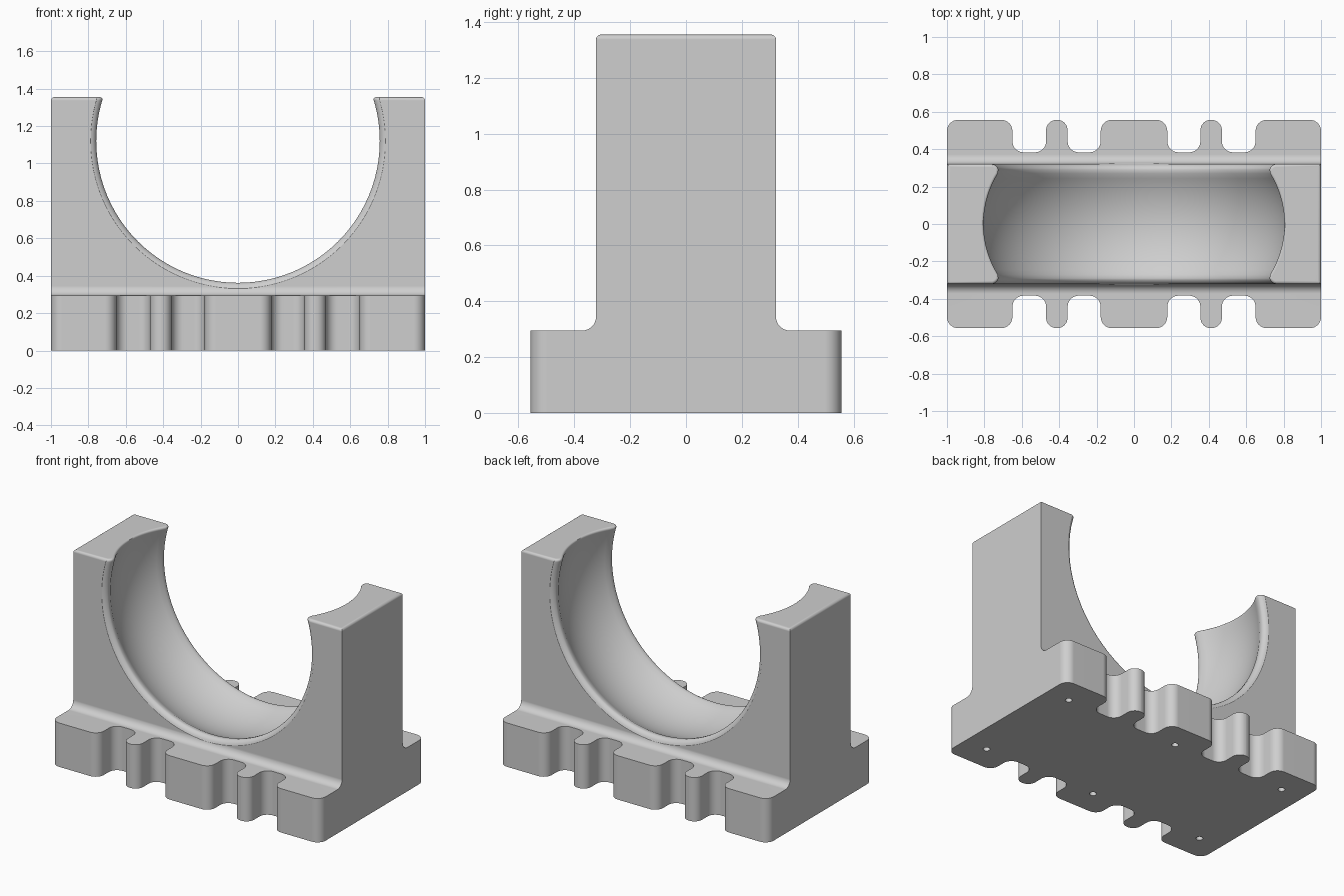
import bpy, bmesh, math
from mathutils import Vector, Matrix

cube = bpy.data.objects.get("Cube")
if cube:
    bpy.data.objects.remove(cube, do_unlink=True)

TOP, BASE_TOP = 1.355, 0.295
BODY_Y, BASE_Y = 0.322, 0.557
BORE_Z = 1.12

grey = bpy.data.materials.new("plain_grey")
grey.use_nodes = True
colour = (0.62, 0.62, 0.62, 1)
grey.diffuse_color = colour
grey.node_tree.nodes["Principled BSDF"].inputs["Base Color"].default_value = colour


def new_object(name, bm):
    bmesh.ops.recalc_face_normals(bm, faces=bm.faces)
    mesh = bpy.data.meshes.new(name)
    bm.to_mesh(mesh)
    bm.free()
    mesh.materials.append(grey)
    obj = bpy.data.objects.new(name, mesh)
    bpy.context.collection.objects.link(obj)
    return obj


def rounded(points, steps=8):
    """Outline whose corners (x, y, radius) are replaced with arcs."""
    out = []
    for i, (x, y, r) in enumerate(points):
        p = Vector((x, y))
        if r == 0:
            out.append(p)
            continue
        a = (Vector(points[i - 1][:2]) - p).normalized()
        b = (Vector(points[(i + 1) % len(points)][:2]) - p).normalized()
        centre = p + (a + b) * r
        for k in range(steps + 1):
            t = k / steps * math.pi / 2
            out.append(centre - b * r * math.cos(t) - a * r * math.sin(t))
    return out


def extrude(name, points, offset):
    bm = bmesh.new()
    face = bm.faces.new([bm.verts.new(p) for p in points])
    moved = bmesh.ops.extrude_face_region(bm, geom=[face])["geom"]
    verts = [v for v in moved if isinstance(v, bmesh.types.BMVert)]
    bmesh.ops.translate(bm, verts=verts, vec=offset)
    return new_object(name, bm)


# Base plate: a quarter of the outline, mirrored to both sides
SLOT_Y, R, TIP = 0.383, 0.06, 0.056
quarter = [(1, BASE_Y, R), (0.65, BASE_Y, R), (0.65, SLOT_Y, R),
           (0.47, SLOT_Y, R), (0.47, BASE_Y, TIP), (0.355, BASE_Y, TIP),
           (0.355, SLOT_Y, R), (0.178, SLOT_Y, R), (0.178, BASE_Y, R)]
back = quarter + [(-x, y, r) for x, y, r in reversed(quarter)]
outline = back + [(x, -y, r) for x, y, r in reversed(back)]
base = extrude("base_plate", [(p.x, p.y, 0) for p in rounded(outline)],
               (0, 0, BASE_TOP))

# Upright body: end profile with fillets running into the base
F = 0.05
side = [(BODY_Y + F, 0.1, 0), (BODY_Y + F, BASE_TOP, 0),
        (BODY_Y, BASE_TOP, F), (BODY_Y, TOP, 0)]
# The fillet ends exactly on the base surface
profile = rounded(side + [(-y, z, r) for y, z, r in reversed(side)])
body = extrude("bearing_block", [(-1, p.x, p.y) for p in profile], (2, 0, 0))

# Bore cutter: bulged groove with rounded lips, revolved about y
half = [(0.834 - 0.53 + math.sqrt(0.53 ** 2 - y * y), y)
        for y in [0.27 * k / 10 for k in range(11)]]
for k in range(1, 7):
    t = math.radians(75) * k / 6
    half.append((0.757 + 0.04 * (1 - math.cos(t)), 0.282 + 0.04 * math.sin(t)))
half += [(0.797, 0.334), (0, 0.334)]
section = [(r, -y) for r, y in reversed(half[1:])] + half
bm = bmesh.new()
verts = [bm.verts.new((r, y, 0)) for r, y in section]
edges = [bm.edges.new(pair) for pair in zip(verts, verts[1:])]
bmesh.ops.spin(bm, geom=verts + edges, cent=(0, 0, 0), axis=(0, 1, 0),
               angle=math.tau, steps=96, use_duplicate=False)
bmesh.ops.remove_doubles(bm, verts=bm.verts, dist=0.0001)
bmesh.ops.translate(bm, verts=bm.verts, vec=(0, 0, BORE_Z))
bore = new_object("bore_cutter", bm)

# Screw hole cutters under the base
bm = bmesh.new()
for x in (-0.836, 0, 0.836):
    for y in (-0.384, 0.384):
        bmesh.ops.create_cone(bm, cap_ends=True, segments=24, radius1=0.021,
                              radius2=0.021, depth=0.2,
                              matrix=Matrix.Translation((x, y, 0)))
holes = new_object("hole_cutter", bm)

# Join the base, then cut the bore and holes
for tool, operation in ((base, 'UNION'), (bore, 'DIFFERENCE'), (holes, 'DIFFERENCE')):
    mod = body.modifiers.new(tool.name, 'BOOLEAN')
    mod.object, mod.operation, mod.solver = tool, operation, 'EXACT'
    tool.hide_render = True
bpy.context.view_layer.update()
graph = bpy.context.evaluated_depsgraph_get()
result = bpy.data.meshes.new_from_object(body.evaluated_get(graph))
body.modifiers.clear()
body.data = result
for tool in (base, bore, holes):
    bpy.data.objects.remove(tool, do_unlink=True)

# Soften the rims of the two pillar tops
bm = bmesh.new()
bm.from_mesh(result)
bmesh.ops.remove_doubles(bm, verts=bm.verts, dist=0.0002)
bm.normal_update()
rim = [e for e in bm.edges
       if all(abs(v.co.z - TOP) < 0.001 for v in e.verts)
       and any(f.normal.z < 0.9 for f in e.link_faces)]
bmesh.ops.bevel(bm, geom=rim, offset=0.018, offset_type='OFFSET', segments=4,
                profile=0.5, affect='EDGES', clamp_overlap=False)
for f in bm.faces:
    f.material_index = 0
bm.to_mesh(result)
bm.free()
result.materials.clear()
result.materials.append(grey)

# Smooth curves, crisp corners
bpy.ops.object.select_all(action='DESELECT')
body.select_set(True)
bpy.context.view_layer.objects.active = body
bpy.ops.object.shade_smooth_by_angle(angle=math.radians(30))
weighted = body.modifiers.new("even_shading", 'WEIGHTED_NORMAL')
weighted.keep_sharp = True
